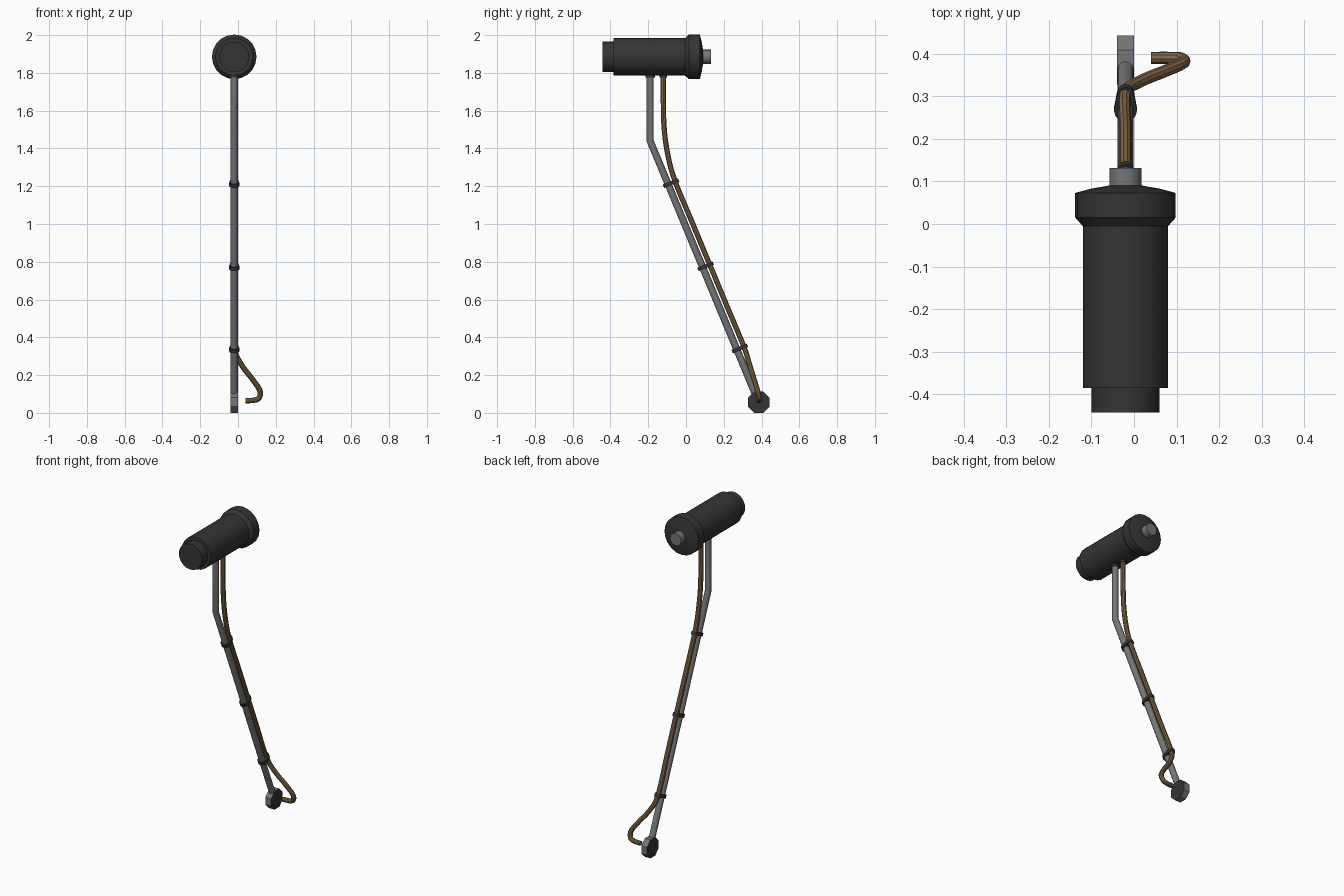
import bpy, bmesh, math
from mathutils import Vector

if "Cube" in bpy.data.objects:
    bpy.data.objects.remove(bpy.data.objects["Cube"])

CX = -0.02            # the whole lamp sits slightly left of centre


def mat(name, col):
    m = bpy.data.materials.new(name)
    m.diffuse_color = (*col, 1)
    m.use_nodes = True
    m.node_tree.nodes["Principled BSDF"].inputs["Base Color"].default_value = m.diffuse_color
    return m


DARK = mat("dark grey", (0.035, 0.035, 0.035))
METAL = mat("steel grey", (0.18, 0.18, 0.18))
TAN = mat("tan rubber", (0.23, 0.14, 0.06))


def finish(name, bm, mats, smooth=True):
    bmesh.ops.recalc_face_normals(bm, faces=bm.faces)
    me = bpy.data.meshes.new(name)
    bm.to_mesh(me)
    bm.free()
    ob = bpy.data.objects.new(name, me)
    bpy.context.collection.objects.link(ob)
    for m in mats:
        me.materials.append(m)
    if smooth:
        bpy.ops.object.select_all(action='DESELECT')
        ob.select_set(True)
        bpy.context.view_layer.objects.active = ob
        bpy.ops.object.shade_smooth_by_angle(angle=math.radians(32))
    return ob


def skin(name, rings, mats, smooth=True):
    """Bridge equal-sized rings of points and cap both ends."""
    bm = bmesh.new()
    loops = [[bm.verts.new(p) for p in r] for r in rings]
    n = len(loops[0])
    for a, b in zip(loops, loops[1:]):
        for i in range(n):
            j = (i + 1) % n
            bm.faces.new((a[i], a[j], b[j], b[i]))
    bm.faces.new(loops[0])
    bm.faces.new(loops[-1])
    return finish(name, bm, mats, smooth)


def lathe_y(name, profile, n, m, cz=1.885):
    """Turn (y, radius) pairs around the head axis."""
    ang = [2 * math.pi * i / n for i in range(n)]
    return skin(name, [[(CX + r * math.cos(a), y, cz + r * math.sin(a)) for a in ang]
                       for y, r in profile], [m])


def tube(name, pts, r, n, m):
    """Round tube along a path, with mitred joints."""
    pts = [Vector(p) for p in pts]
    rings, side = [], Vector((1, 0, 0))
    for i, p in enumerate(pts):
        d0 = (p - pts[max(i - 1, 0)]).normalized()
        d1 = (pts[min(i + 1, len(pts) - 1)] - p).normalized()
        t = (d0 + d1).normalized()
        side = (side - t * side.dot(t)).normalized()
        up = t.cross(side)
        rings.append([p + r * (math.cos(a) * side + math.sin(a) * up)
                      for a in (2 * math.pi * k / n for k in range(n))])
    return skin(name, rings, [m])


def spline(pts, steps=5):
    """Catmull-Rom points through the given path."""
    p = [Vector(q) for q in pts]
    p = [2 * p[0] - p[1]] + p + [2 * p[-1] - p[-2]]
    out = []
    for a, b, c, d in zip(p, p[1:], p[2:], p[3:]):
        for k in range(steps):
            t = k / steps
            out.append(0.5 * (2 * b + (c - a) * t + (2 * a - 5 * b + 4 * c - d) * t * t
                              + (3 * b - a - 3 * c + d) * t ** 3))
    return out + [p[-2]]


# Head: rear cap, barrel, flared collar and domed end
lathe_y("head_body", [(-0.443, 0.08), (-0.385, 0.08), (-0.385, 0.10), (-0.005, 0.10),
                      (0.015, 0.118), (0.073, 0.118), (0.083, 0.08), (0.09, 0.04)], 20, DARK)
lathe_y("head_stub", [(0.08, 0.038), (0.132, 0.038)], 16, METAL)

# Bent pole
BEND = Vector((CX, -0.19, 1.44))
FOOT = Vector((CX, 0.385, 0.057))
tube("pole", [(CX, -0.19, 1.82), BEND, FOOT], 0.019, 12, METAL)
D = (FOOT - BEND).normalized()             # direction down the pole
P = Vector((0, -D.z, D.y))                 # from the pole towards the cable
GAP = 0.04


def on_pole(z, off=0.0):
    return BEND + D * ((z - BEND.z) / D.z) + P * off


# Cable: straight drop, run along the pole, then a loop near the foot
cable = [(CX, -0.12, 1.82), (CX, -0.12, 1.65), (CX, -0.115, 1.50), (CX, -0.095, 1.36),
         on_pole(1.21, GAP), on_pole(0.99, GAP), on_pole(0.77, GAP), on_pole(0.55, GAP),
         on_pole(0.335, GAP), (0.015, 0.335, 0.26), (0.075, 0.36, 0.18),
         (0.115, 0.378, 0.12), (0.112, 0.388, 0.08), (0.085, 0.39, 0.067), (0.04, 0.39, 0.065)]
tube("cable", spline(cable), 0.0145, 10, TAN)

# Ferrules where pole and cable enter the head
for nm, y, r in (("pole_ferrule", -0.19, 0.025), ("cable_ferrule", -0.12, 0.019)):
    tube(nm, [(CX, y, 1.775), (CX, y, 1.80)], r, 12, DARK)

# Ties: teardrop bands around pole and cable
X = Vector((1, 0, 0))
for k, z in enumerate((1.21, 0.77, 0.335)):
    c = on_pole(z)
    outline = []
    for i in range(7):
        a = math.pi / 2 + math.pi * i / 6
        outline.append(P * (0.027 * math.cos(a)) + X * (0.027 * math.sin(a)))
    for i in range(7):
        a = -math.pi / 2 + math.pi * i / 6
        outline.append(P * (GAP + 0.02 * math.cos(a)) + X * (0.02 * math.sin(a)))
    skin("tie_%d" % (k + 1), [[c + q + D * s for q in outline] for s in (-0.01, 0.01)], [DARK])

# Octagonal foot: steel rim, dark side faces
ph = math.atan2(D.z, D.y)
foot = skin("foot_disc", [[(x, FOOT.y + 0.062 * math.cos(ph + math.pi * i / 4),
                            FOOT.z + 0.062 * math.sin(ph + math.pi * i / 4)) for i in range(8)]
                          for x in (CX - 0.02, CX + 0.02)], [METAL, DARK], smooth=False)
for f in foot.data.polygons:
    f.material_index = 1 if abs(f.normal.x) > 0.9 else 0
